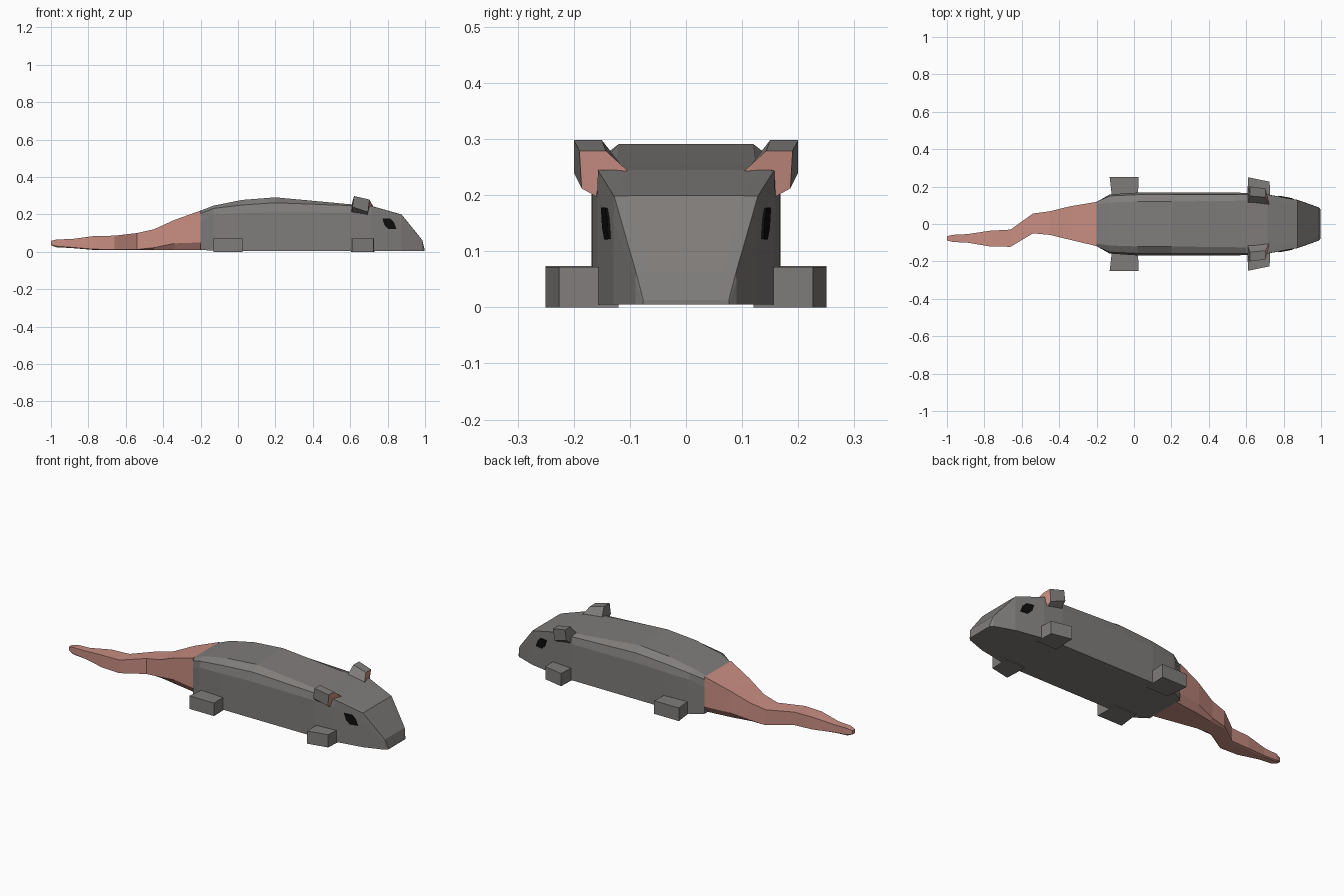
import bpy, bmesh
from mathutils import Vector


def material(name, rgb):
    m = bpy.data.materials.new(name)
    m.diffuse_color = (*rgb, 1)
    return m


GREY = material("grey fur", (0.215, 0.205, 0.198))
PINK = material("pink skin", (0.58, 0.27, 0.225))
BLACK = material("black eye", (0.004, 0.004, 0.004))


def loft(name, rings, mats, pick=None):
    """Skin closed rings of points, cap both ends; pick(face) gives a material index."""
    bm = bmesh.new()
    loops = [[bm.verts.new(p) for p in ring] for ring in rings]
    n = len(rings[0])
    for a, b in zip(loops, loops[1:]):
        for i in range(n):
            bm.faces.new((a[i], a[(i + 1) % n], b[(i + 1) % n], b[i]))
    bm.faces.new(loops[0])
    bm.faces.new(loops[-1])
    bmesh.ops.recalc_face_normals(bm, faces=bm.faces)
    bm.normal_update()
    if pick:
        for f in bm.faces:
            f.material_index = pick(f)
    mesh = bpy.data.meshes.new(name)
    bm.to_mesh(mesh)
    bm.free()
    for m in mats:
        mesh.materials.append(m)
    ob = bpy.data.objects.new(name, mesh)
    bpy.context.collection.objects.link(ob)
    return ob


def pair(name, rings, mats, pick=None):
    """Build a part on the +y side and its mirror on the -y side."""
    for side, s in (("left", 1), ("right", -1)):
        loft(f"{side}_{name}", [[(x, y * s, z) for x, y, z in r] for r in rings], mats, pick)


# Body and head: x, floor z, then wall, shoulder and top points as (half width, height)
sections = [
    (-0.20, 0.01, (0.118, 0.16), (0.119, 0.205), (0.105, 0.22)),
    (-0.13, 0.006, (0.158, 0.20), (0.150, 0.232), (0.115, 0.247)),
    (0.02, 0.005, (0.168, 0.208), (0.157, 0.25), (0.12, 0.277)),
    (0.20, 0.005, (0.168, 0.213), (0.157, 0.262), (0.12, 0.291)),
    (0.60, 0.005, (0.167, 0.21), (0.157, 0.247), (0.125, 0.254)),
    (0.715, 0.005, (0.158, 0.20), (0.157, 0.244), (0.13, 0.245)),
    (0.875, 0.005, (0.129, 0.15), (0.128, 0.198), (0.10, 0.199)),
    (0.985, 0.005, (0.090, 0.045), (0.089, 0.062), (0.07, 0.063)),
    (0.998, 0.005, (0.077, 0.008), (0.076, 0.012), (0.06, 0.013)),
]
body = []
for x, zf, *pts in sections:
    half = [(pts[0][0], zf)] + pts
    body.append([(x, y, z) for y, z in half] + [(x, -y, z) for y, z in reversed(half)])
loft("body", body, [GREY])

# Tail: x, low y, high y, bottom z, underside edge z, top z
tail_sections = [
    (-0.20, -0.118, 0.118, 0.01, 0.05, 0.22),
    (-0.34, -0.085, 0.095, 0.01, 0.045, 0.17),
    (-0.45, -0.058, 0.068, 0.01, 0.022, 0.12),
    (-0.54, -0.050, 0.056, 0.01, 0.012, 0.10),
    (-0.66, -0.122, -0.030, 0.01, 0.012, 0.086),
    (-0.77, -0.120, -0.036, 0.01, 0.014, 0.084),
    (-0.89, -0.100, -0.054, 0.02, 0.024, 0.068),
    (-0.97, -0.096, -0.058, 0.024, 0.030, 0.066),
    (-1.00, -0.088, -0.066, 0.035, 0.038, 0.058),
]
tail = []
for x, y0, y1, zb, ze, zt in tail_sections:
    inset = (y1 - y0) * 0.12
    tail.append([(x, y0 + inset, zb), (x, y1 - inset, zb), (x, y1, ze),
                 (x, y1, zt), (x, y0, zt), (x, y0, ze)])
loft("tail", tail, [PINK])


# Feet: boxes sticking out from the body, slightly skewed
def foot(name, inner, outer, h):
    rings = []
    for (xa, ya), (xb, yb) in (inner, outer):
        rings.append([(xa, ya, 0), (xb, yb, 0), (xb, yb, h), (xa, ya, h)])
    pair(name, rings, [GREY])


foot("hind_foot", ((-0.115, 0.12), (0.02, 0.12)), ((-0.13, 0.25), (0.025, 0.25)), 0.074)
foot("front_foot", ((0.605, 0.12), (0.73, 0.12)), ((0.61, 0.25), (0.725, 0.226)), 0.072)

# Ears: grey wedge blocks with a pink front face
ear_back = [(0.62, 0.150, 0.298), (0.62, 0.20, 0.298), (0.612, 0.20, 0.24),
            (0.605, 0.150, 0.20), (0.605, 0.105, 0.24)]
ear_front = [(0.703, 0.143, 0.279), (0.703, 0.190, 0.279), (0.695, 0.186, 0.212),
             (0.692, 0.150, 0.192), (0.725, 0.098, 0.238)]
pair("ear", [ear_back, ear_front], [GREY, PINK], lambda f: int(f.normal.x > 0.6))


# Eyes: thin black plates lying on the sides of the head
def cheek(x, z, lift):
    return (x, 0.157 - (x - 0.715) * 0.181 + lift, z)


outline = [(0.772, 0.178), (0.815, 0.177), (0.834, 0.158), (0.847, 0.122),
           (0.805, 0.121), (0.783, 0.142)]
pair("eye", [[cheek(x, z, d) for x, z in outline] for d in (-0.003, 0.005)], [BLACK])
